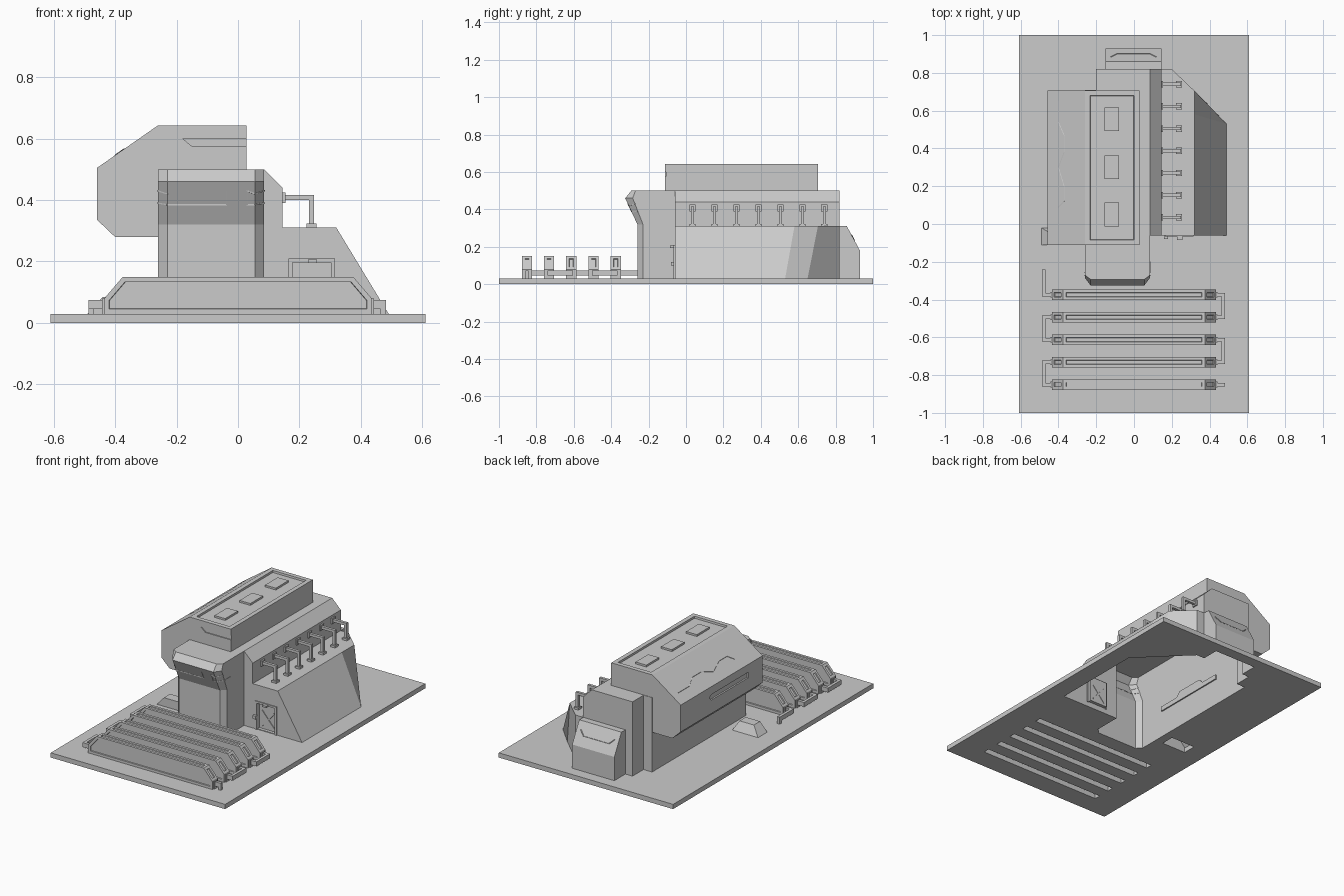
import bpy, bmesh
from mathutils import Vector, Matrix

if "Cube" in bpy.data.objects:
    bpy.data.objects.remove(bpy.data.objects["Cube"])

G = 0.03  # top of the ground plate


def finish(name, bm):
    bmesh.ops.recalc_face_normals(bm, faces=bm.faces)
    me = bpy.data.meshes.new(name)
    bm.to_mesh(me)
    bm.free()
    ob = bpy.data.objects.new(name, me)
    bpy.context.scene.collection.objects.link(ob)
    return ob


def loft(name, rings):
    bm = bmesh.new()
    vs = [[bm.verts.new(p) for p in r] for r in rings]
    n = len(vs[0])
    for a, b in zip(vs, vs[1:]):
        for i in range(n):
            j = (i + 1) % n
            bm.faces.new((a[i], a[j], b[j], b[i]))
    bm.faces.new(vs[0][::-1])
    bm.faces.new(vs[-1])
    return finish(name, bm)


def prism(name, poly, axis, a, b):
    def put(p, t):
        return {'x': (t, *p), 'y': (p[0], t, p[1]), 'z': (*p, t)}[axis]
    return loft(name, [[put(p, t) for p in poly] for t in (a, b)])


def box(name, x0, x1, y0, y1, z0, z1):
    return prism(name, [(x0, y0), (x1, y0), (x1, y1), (x0, y1)], 'z', z0, z1)


def path(name, lines, w, h=None):
    # square-section run through each list of points
    bm = bmesh.new()
    for pts in lines:
        for a, b in zip(pts, pts[1:]):
            a, b = Vector(a), Vector(b)
            d = b - a
            m = (Matrix.Translation((a + b) / 2) @ d.to_track_quat('Y', 'Z').to_matrix().to_4x4()
                 @ Matrix.Diagonal((w, d.length + w, h or w, 1)))
            bmesh.ops.create_cube(bm, size=1, matrix=m)
    return finish(name, bm)


def combine(ob, other, operation='DIFFERENCE'):
    m = ob.modifiers.new('combine', 'BOOLEAN')
    m.operation, m.solver, m.object = operation, 'EXACT', other
    bpy.context.view_layer.objects.active = ob
    bpy.ops.object.modifier_apply(modifier='combine')
    bpy.data.objects.remove(other)


def edit(ob, fn):
    bm = bmesh.new()
    bm.from_mesh(ob.data)
    fn(bm)
    bm.to_mesh(ob.data)
    bm.free()


def open_bottom(ob):
    def fn(bm):
        fs = [f for f in bm.faces if all(abs(v.co.z - G) < 1e-4 for v in f.verts)]
        bmesh.ops.delete(bm, geom=fs, context='FACES')
    edit(ob, fn)


def recess(ob, test, t, d):
    # flat rim, then a steep-sided sunken panel
    def fn(bm):
        bm.normal_update()
        fs = [f for f in bm.faces if test(f)]
        bmesh.ops.inset_individual(bm, faces=fs, thickness=t, use_even_offset=True)
        bmesh.ops.inset_individual(bm, faces=fs, thickness=.0015, depth=-d, use_even_offset=True)
    edit(ob, fn)


bar_ys = [-0.375, -0.494, -0.613, -0.732, -0.85]

# ground plate, open under the building, the bars and the step
plate = box('ground_plate', -0.61, 0.61, -1, 1, 0, G)
foot = [(-.26, -.23), (-.23, -.26), (.055, -.26), (.085, -.23), (.085, -.06), (.49, -.06), (.49, .53),
        (.375, .65), (.2, .82), (.145, .82), (.145, .93), (-.15, .93), (-.15, .82), (-.2, .82), (-.2, .71), (-.26, .71)]
combine(plate, prism('cutter', foot, 'z', -.1, .1))
combine(plate, box('cutter', -.485, -.315, -.11, -.025, -.1, .1))
for y in bar_ys:
    combine(plate, box('cutter', -.43, .43, y - .02, y + .02, -.1, .1))

# main hall with chamfered shoulder, and its left wing
hall = prism('main_hall', [(-.2, G), (.145, G), (.145, .44), (.085, .5), (-.2, .5)], 'y', -.06, .82)
wing = box('left_wing', -.26, -.1, -.06, .71, G, .5)

# front tower with overhanging brow
rings = []
for z, yf, yc in [(G, -.26, -.23), (.32, -.26, -.23), (.46, -.325, -.285), (.5, -.293, -.27)]:
    rings.append([(-.26, yc, z), (-.23, yf, z), (.055, yf, z), (.085, yc, z), (.085, -.06, z), (-.26, -.06, z)])
tower = loft('front_tower', rings)


def brow(x, z, corner=False):
    return (x, (-.23 if corner else -.26) - (z - .32) * (.39 if corner else .46), z)


path('tower_trim', [
    [brow(-.26, .39, True), brow(-.23, .385), brow(-.037, .385), brow(-.037, .43)],
    [brow(.03, .43), brow(.03, .385), brow(.055, .385), brow(.085, .39, True), (.085, -.2, .39)],
    [brow(-.26, .43, True), brow(-.23, .42)],
    [brow(.03, .43), brow(.055, .42), brow(.085, .43, True)]], .004)

# side annex with sloped wall, cut-off rear corner and door recess
low = [(.1, -.06), (.49, -.06), (.49, .53), (.375, .65), (.2, .82), (.1, .82)]
high = [(.1, -.06), (.32, -.06), (.32, .58), (.32, .705), (.2, .82), (.1, .82)]
annex = loft('side_annex', [[(*p, G) for p in low], [(*p, .31) for p in high]])

# rear box with sloped top
rear = prism('rear_box', [(.78, G), (.93, G), (.93, .18), (.86, .31), (.78, .31)], 'x', -.15, .145)
path('rear_trim', [[(x, y, .31 - (y - .86) * 1.857) for x, y in
                    [(-.12, .885), (-.09, .9), (.085, .9), (.115, .885)]]], .004)

# join into one hollow building, then recess the door and the wall panel
for part in (wing, tower, annex, rear):
    combine(hall, part, 'UNION')
hall.name = 'building_shell'
combine(hall, box('cutter', .178, .302, -.1, -.04, G + .004, .197))
combine(hall, prism('cutter', [(-.05, .17), (.45, .17), (.45, .2), (.33, .2), (.3, .23),
                               (.12, .23), (.09, .2), (-.05, .2)], 'x', -.3, -.252))
open_bottom(hall)

# door frame, braces and lamp
path('door_frame', [[(.171, -.06, G + .006), (.171, -.06, .203), (.309, -.06, .203), (.309, -.06, G + .006)]], .012)
path('door_braces', [[(.2, -.041, .055), (.28, -.041, .145)], [(.2, -.041, .145), (.28, -.041, .055)]], .008)
box('door_lamp', .227, .257, -.085, -.06, .195, .207)
box('door_box', .158, .18, -.08, -.06, .1, .12)

# overhanging upper pod
pod = prism('upper_pod', [(.028, .5), (.028, .643), (-.26, .643), (-.458, .505), (-.458, .335),
                          (-.4, .28), (-.26, .28), (-.26, .5)], 'y', -.112, .707)
recess(pod, lambda f: f.normal.z > .9, .028, .012)
combine(pod, prism('cutter', [(-.18, .6), (-.15, .575), (.05, .575), (.05, .6)], 'y', -.15, -.106))
combine(pod, prism('cutter', [(.03, .42), (.4, .42), (.42, .44), (.4, .455), (.03, .455)], 'x', -.5, -.448))
for i, y in enumerate((.05, .3, .555)):
    box(f'roof_hatch_{i}', -.155, -.08, y - .063, y + .063, .63, .643)
path('pod_trim', [[(x, y, .505 + (x + .458) * .697) for x, y in
                   [(-.4, .65), (-.4, .54), (-.37, .47), (-.37, .38), (-.4, .3), (-.37, .2), (-.37, .12), (-.4, .09)]]], .003)

# row of angled side pipes
for i in range(7):
    y = .035 + i * .1175
    path(f'side_pipe_{i}', [[(.15, y, .408), (.239, y, .408), (.239, y, .315)]], .017)
    box(f'wall_flange_{i}', .14, .154, y - .017, y + .017, .39, .425)
    box(f'roof_flange_{i}', .223, .255, y - .017, y + .017, .305, .323)

# radiator bars with recessed panels
for i, y in enumerate(bar_ys):
    bar = prism(f'radiator_bar_{i}', [(-.435, G), (.435, G), (.435, .08), (.375, .15), (-.375, .15), (-.435, .08)],
                'y', y - .0275, y + .0275)
    open_bottom(bar)
    recess(bar, lambda f: f.calc_area() > .004, .016, .006)
    for s in (-1, 1):
        box(f'bar_end_{i}_{s}', s * .43, s * .442, y - .015, y + .015, G, .08)

# winding pipe joining the bars
L, R, z = -.478, .472, .06
b = bar_ys
path('coolant_pipe', [[(L, -.25, z), (L, b[0], z), (-.43, b[0], z)],
                      [(.43, b[0], z), (R, b[0], z), (R, b[1], z), (.43, b[1], z)],
                      [(-.43, b[1], z), (L, b[1], z), (L, b[2], z), (-.43, b[2], z)],
                      [(.43, b[2], z), (R, b[2], z), (R, b[3], z), (.43, b[3], z)],
                      [(-.43, b[3], z), (L, b[3], z), (L, b[4], z), (-.43, b[4], z)],
                      [(.43, b[4], z), (R, b[4], z)]], .018, .028)
box('pipe_foot_left', -.487, -.469, -.259, -.241, G, .05)
box('pipe_foot_right', .464, .481, b[4] - .009, b[4] + .009, G, .05)

# low sloped step beneath the pod
step = loft('side_step', [[(-.49, -.112, G), (-.31, -.112, G), (-.31, -.02, G), (-.49, -.02, G)],
                          [(-.44, -.112, .085), (-.34, -.112, .085), (-.34, -.05, .085), (-.44, -.05, .085)]])
open_bottom(step)
